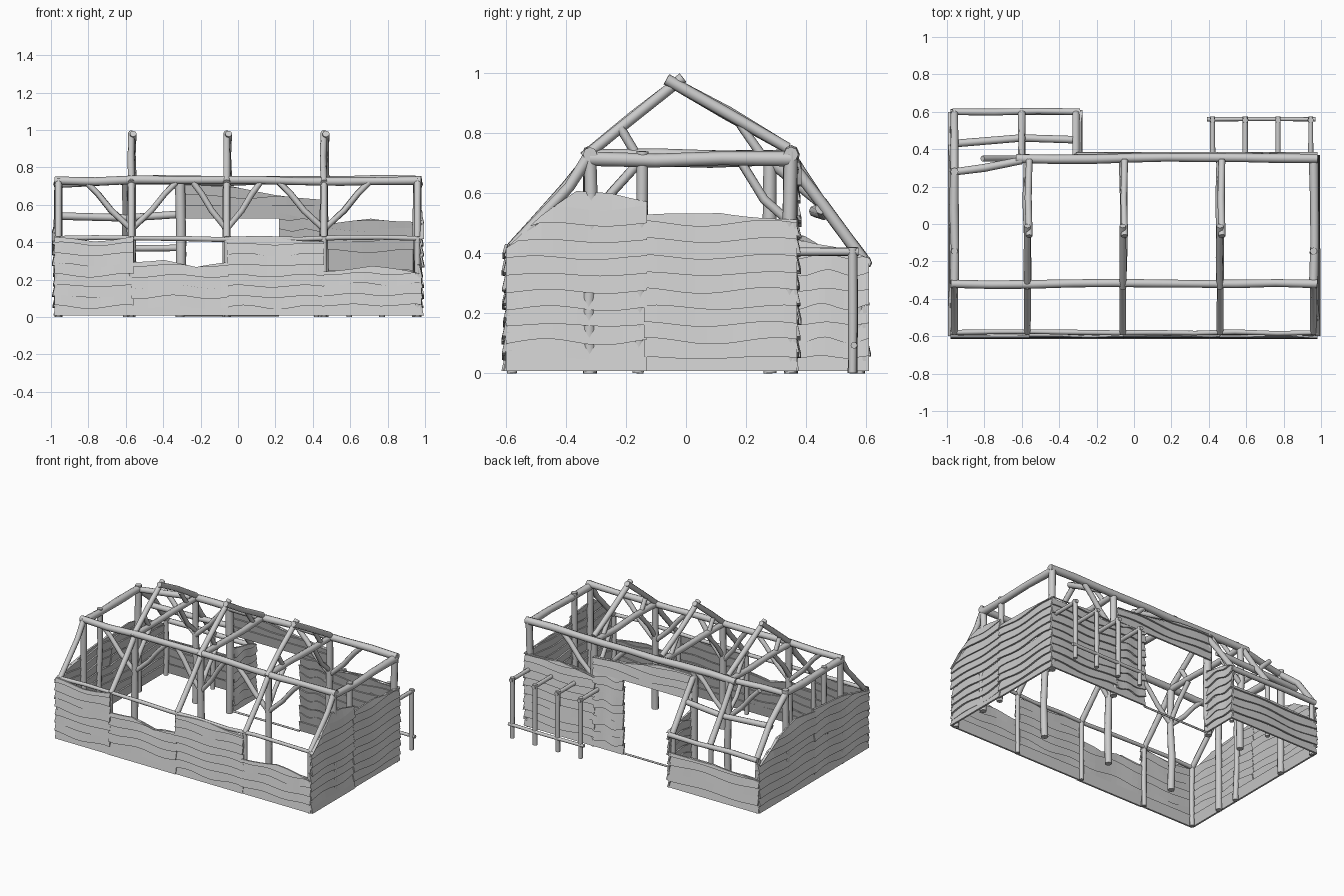
import bpy, bmesh, math, random
from mathutils import Vector

random.seed(4)
cube = bpy.data.objects.get("Cube")
if cube:
    bpy.data.objects.remove(cube)

wood = bpy.data.materials.new("grey_wood")
wood.use_nodes = True
GREY = (0.6, 0.6, 0.6, 1)
wood.diffuse_color = GREY
wood.node_tree.nodes["Principled BSDF"].inputs["Base Color"].default_value = GREY


def finish(bm, name, smooth):
    """Turn a bmesh into a named, coloured object."""
    bmesh.ops.recalc_face_normals(bm, faces=bm.faces)
    mesh = bpy.data.meshes.new(name)
    bm.to_mesh(mesh)
    bm.free()
    mesh.materials.append(wood)
    obj = bpy.data.objects.new(name, mesh)
    bpy.context.collection.objects.link(obj)
    if smooth:
        bpy.ops.object.select_all(action='DESELECT')
        obj.select_set(True)
        bpy.context.view_layer.objects.active = obj
        bpy.ops.object.shade_smooth_by_angle(angle=math.radians(50))
    return obj


def log(name, *points, r=0.02, sag=0.006, sides=8):
    """Round timber along a path; two-point logs get slight natural bends."""
    pts = [Vector(p) for p in points]
    if len(pts) == 2 and sag:
        a, b = pts
        n = max(2, int((b - a).length / 0.2))
        mids = [a.lerp(b, i / n) + Vector([random.uniform(-sag, sag) for _ in range(3)])
                for i in range(1, n)]
        pts = [a] + mids + [b]
    axis = (pts[-1] - pts[0]).normalized()
    ref = Vector((0, 0, 1)) if abs(axis.z) < 0.9 else Vector((1, 0, 0))
    bm = bmesh.new()
    rings = []
    for i, p in enumerate(pts):
        t = (pts[min(i + 1, len(pts) - 1)] - pts[max(i - 1, 0)]).normalized()
        u = t.cross(ref).normalized()
        v = t.cross(u)
        rr = r * random.uniform(0.92, 1.08)
        rings.append([bm.verts.new(p + rr * (u * math.cos(k * math.tau / sides)
                                             + v * math.sin(k * math.tau / sides)))
                      for k in range(sides)])
    for a, b in zip(rings, rings[1:]):
        for k in range(sides):
            j = (k + 1) % sides
            bm.faces.new((a[k], a[j], b[j], b[k]))
    bm.faces.new(rings[0])
    bm.faces.new(rings[-1])
    return finish(bm, name, True)


def cladding(name, start, end, out, tops, base=0.0, pitch=0.056, segs=12):
    """Overlapping wavy boards from start to end, clipped under the top line."""
    a, b, out = Vector((*start, 0)), Vector((*end, 0)), Vector((*out, 0))
    phase, cycles = random.uniform(0, 6), random.uniform(1.0, 1.7)
    lift = random.uniform(-0.008, 0.008)
    bm = bmesh.new()

    def top(u):
        f = u * (len(tops) - 1)
        i = min(int(f), len(tops) - 2)
        return tops[i] + (tops[i + 1] - tops[i]) * (f - i)

    for row in range(math.ceil((max(tops) - base) / pitch)):
        wob = random.uniform(0.004, 0.011)
        shift = random.uniform(-0.5, 0.5)
        jut = random.uniform(0.016, 0.026)
        cols = []
        for s in range(segs + 1):
            u = s / segs
            wave = wob * math.sin(phase + shift + cycles * math.tau * u)
            limit = top(u) + 0.008 * math.sin(phase + 5 * u)
            low = base + row * pitch + (wave + lift if row else 0.008)
            high = min(low + pitch * 1.25, limit)
            low = min(low, limit)
            p = a.lerp(b, u)
            full = min(1, (high - low) / pitch)
            ends = ((low, jut), (high, jut - 0.016 * full),
                    (high, jut - 0.016 * full - 0.01), (low, jut - 0.012))
            cols.append([bm.verts.new(p + out * o + Vector((0, 0, z))) for z, o in ends])
        for c, d in zip(cols, cols[1:]):
            for k in range(4):
                j = (k + 1) % 4
                bm.faces.new((c[k], c[j], d[j], d[k]))
        bm.faces.new(cols[0])
        bm.faces.new(cols[-1])
    bmesh.ops.dissolve_degenerate(bm, dist=0.0005, edges=bm.edges)
    return finish(bm, name, False)


FRONT, AISLE, REAR, EXT = -0.58, -0.32, 0.35, 0.59
BENTS = (-0.57, -0.06, 0.46)
END = 0.96
EAVE, PLATE = 0.42, 0.73

# Board walls: front, both ends, back and the rear extension
cladding("front_wall_a", (-0.98, -0.59), (-0.56, -0.59), (0, -1), (0.42, 0.41, 0.43))
cladding("front_wall_b", (-0.57, -0.59), (-0.05, -0.59), (0, -1), (0.30, 0.31, 0.26, 0.29))
cladding("front_wall_c", (-0.06, -0.59), (0.46, -0.59), (0, -1), (0.41, 0.42, 0.41))
cladding("front_wall_d", (0.45, -0.59), (0.98, -0.59), (0, -1), (0.25, 0.27, 0.23))
cladding("left_end_wall_a", (0.97, -0.6), (0.97, -0.13), (1, 0), (0.42, 0.52, 0.6, 0.6, 0.58))
cladding("left_end_wall_b", (0.97, -0.14), (0.97, 0.37), (1, 0), (0.52, 0.54, 0.51))
cladding("right_end_wall_a", (-0.97, -0.6), (-0.97, 0.0), (-1, 0), (0.41, 0.47, 0.51))
cladding("right_end_wall_b", (-0.97, -0.01), (-0.97, 0.6), (-1, 0), (0.48, 0.5, 0.46, 0.35))
cladding("back_wall", (0.44, 0.36), (0.98, 0.36), (0, 1), (0.48, 0.53, 0.51))
cladding("door_side_wall", (0.22, 0.36), (0.45, 0.36), (0, 1), (0.55, 0.53))
cladding("door_lintel_wall", (-0.31, 0.36), (0.45, 0.36), (0, 1), (0.70, 0.70, 0.66, 0.63), base=0.52)
cladding("extension_back_wall", (-0.98, 0.59), (-0.29, 0.59), (0, 1), (0.23, 0.26, 0.24))
cladding("extension_side_wall", (-0.3, 0.36), (-0.3, 0.61), (1, 0), (0.46, 0.38))
log("door_sill", (-0.3, 0.36, 0.01), (0.22, 0.36, 0.01), r=0.007, sag=0)

# Long horizontal timbers
log("front_plate", (-0.98, AISLE, PLATE), (0.98, AISLE, PLATE), r=0.022)
log("rear_plate", (-0.63, REAR, PLATE), (0.98, REAR, PLATE), r=0.024)
log("rear_plate_end", (-0.95, 0.28, 0.71), (-0.8, 0.30, 0.72), (-0.6, 0.34, 0.73), r=0.02)
log("front_eave_beam", (-0.98, FRONT, EAVE), (0.98, FRONT, EAVE), r=0.013)
log("extension_eave_beam", (-0.97, EXT + 0.01, 0.37), (-0.29, EXT + 0.01, 0.37), r=0.018)
log("extension_purlin", (-0.96, 0.43, 0.54), (-0.6, 0.46, 0.53), (-0.3, 0.45, 0.55), r=0.019)

# Three roof bents with crossed rafters
for x in BENTS:
    log("front_upper_rafter", (x, -0.34, 0.72), (x, -0.01, 0.985), r=0.018)
    log("rear_upper_rafter", (x + 0.01, 0.34, 0.75), (x + 0.01, -0.065, 0.98), r=0.018)
    log("front_lower_rafter", (x, AISLE, 0.72), (x, -0.4, 0.62), (x, FRONT, EAVE), r=0.018)
    log("tie_beam", (x, AISLE, 0.725), (x, REAR, 0.725), r=0.02)
    log("front_collar_brace", (x, -0.22, 0.82), (x, -0.16, 0.72), r=0.015, sag=0)
    log("rear_collar_brace", (x, 0.18, 0.83), (x, 0.25, 0.73), r=0.015, sag=0)
    log("front_tie_brace", (x, AISLE, 0.5), (x, -0.25, 0.6), (x, -0.15, 0.71), r=0.015)
    log("front_post", (x, FRONT, 0), (x, FRONT, EAVE), r=0.015)
    log("front_aisle_post", (x, AISLE, 0), (x, AISLE, PLATE), r=0.022)
    reach = 0.18 if x == -0.06 else 0.24
    rows = [AISLE] if x == -0.06 else [AISLE, REAR]
    for y in rows:
        for s in (-1, 1):
            log("plate_brace", (x, y, 0.47), (x + s * reach * 0.45, y, 0.57),
                (x + s * reach * 0.75, y, 0.66), (x + s * reach, y, PLATE - 0.01), r=0.016)
    if x != -0.06:
        log("rear_aisle_post", (x, REAR, 0), (x, REAR, PLATE), r=0.022)
        log("rear_tie_brace", (x, REAR, 0.5), (x, 0.26, 0.58), (x, 0.18, 0.71), r=0.015)

# End frames
for side in (-1, 1):
    x = side * END
    log("end_lower_rafter", (x, AISLE, 0.73), (x, -0.39, 0.62), (x, FRONT, EAVE), r=0.019)
    log("end_tie_beam", (x, AISLE, 0.715), (x, REAR if side > 0 else 0.28, 0.715), r=0.024)
    log("end_corner_post", (x, FRONT, 0), (x, FRONT, EAVE), r=0.016)
    log("end_aisle_post", (x, AISLE, 0), (x, AISLE, 0.74), r=0.021)
    log("end_middle_post", (x, -0.16, 0), (x, -0.145, 0.74), r=0.019)
    log("end_rear_post", (x, REAR if side > 0 else 0.28, 0), (x, REAR if side > 0 else 0.28, 0.74), r=0.022)

# Door jamb and rear extension frame
log("door_jamb", (-0.31, 0.35, 0), (-0.31, 0.35, 0.72), r=0.025)
for x, y, z in ((-END, 0.28, 0.71), (-0.6, REAR, 0.72), (-0.31, REAR, 0.7)):
    log("extension_rafter", (x, y, z), (x, 0.45, 0.57), (x, EXT, 0.38), r=0.02)
    log("extension_post", (x, EXT - 0.01, 0), (x, EXT - 0.01, 0.38), r=0.016)

# Open rack behind the back wall
for x in (0.42, 0.595, 0.77, 0.945):
    log("rack_post", (x, 0.555, 0), (x, 0.555, 0.42), r=0.015, sag=0.003)
    log("rack_arm", (x, 0.36, 0.405), (x, 0.575, 0.405), r=0.014, sag=0)
log("rack_rail", (0.39, 0.56, 0.093), (0.97, 0.56, 0.093), r=0.011, sag=0.003)
